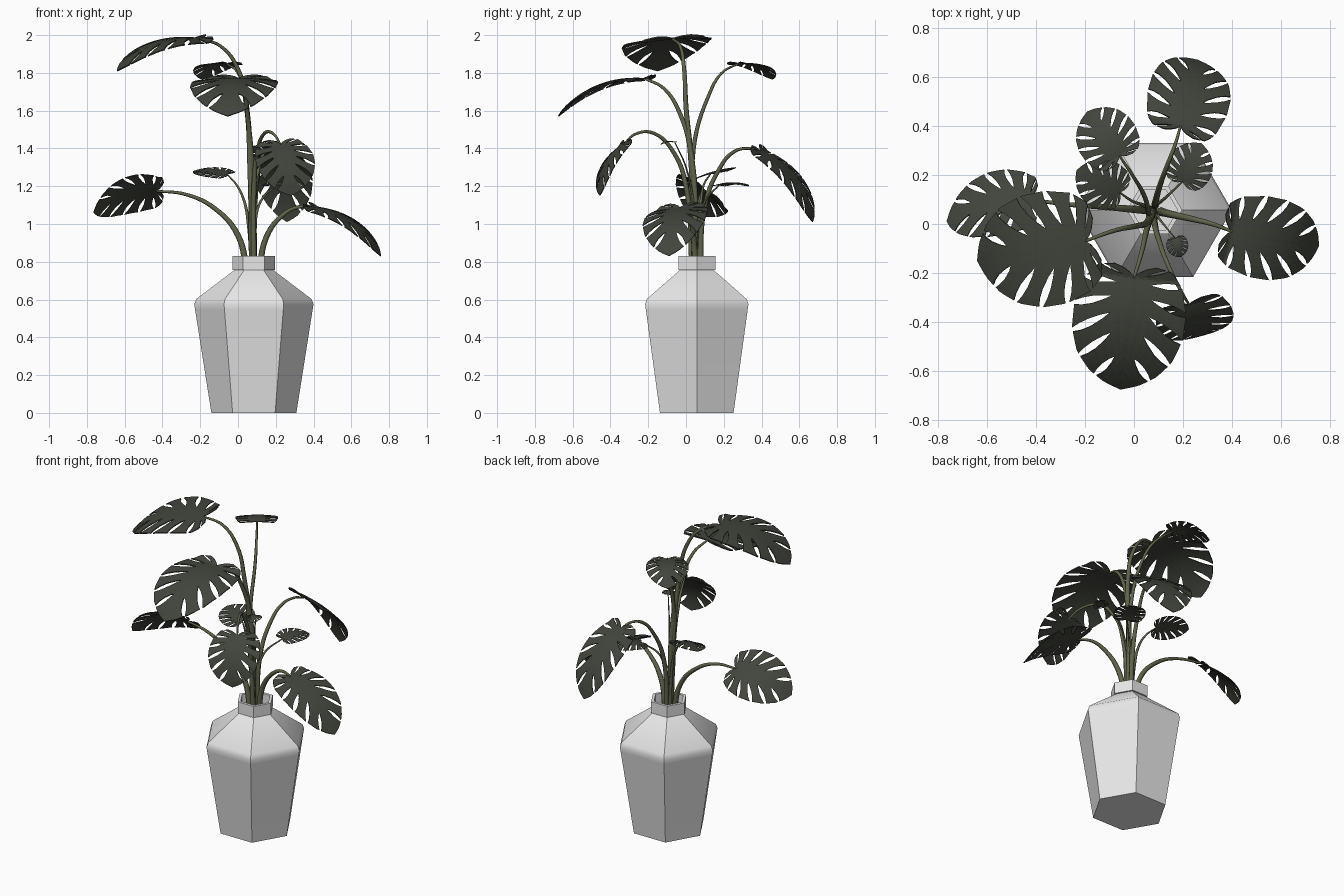
import bpy, bmesh, math
from mathutils import Vector

cube = bpy.data.objects.get("Cube")
if cube:
    bpy.data.objects.remove(cube, do_unlink=True)


def material(name, rgb, rough):
    mat = bpy.data.materials.new(name)
    mat.use_nodes = True
    mat.diffuse_color = (*rgb, 1)
    shader = mat.node_tree.nodes["Principled BSDF"]
    shader.inputs["Base Color"].default_value = (*rgb, 1)
    shader.inputs["Roughness"].default_value = rough
    return mat


STONE = material("pale grey ceramic", (0.8, 0.8, 0.8), 0.6)
LEAF = material("dark leaf green", (0.054, 0.06, 0.046), 0.5)
STEM = material("olive stem green", (0.115, 0.13, 0.07), 0.6)
CENTRE = Vector((0.084, 0.057, 0))


def make_object(name, bm, mat):
    mesh = bpy.data.meshes.new(name)
    bm.to_mesh(mesh)
    bm.free()
    mesh.materials.append(mat)
    obj = bpy.data.objects.new(name, mesh)
    bpy.context.collection.objects.link(obj)
    return obj


def activate(obj):
    bpy.ops.object.select_all(action="DESELECT")
    obj.select_set(True)
    bpy.context.view_layer.objects.active = obj


# Six-sided vase: one profile carried round, with softened shoulder and hollow neck
def make_vase():
    profile = [(0.225, 0), (0.311, 0.545), (0.316, 0.575), (0.305, 0.603), (0.102, 0.757),
               (0.113, 0.757), (0.113, 0.83), (0.094, 0.83), (0.094, 0.71)]
    bm = bmesh.new()
    rings = []
    for r, z in profile:
        angles = [math.tau * i / 6 for i in range(6)]
        rings.append([bm.verts.new(CENTRE + Vector((r * math.cos(a), r * math.sin(a), z)))
                      for a in angles])
    for low, high in zip(rings, rings[1:]):
        for i in range(6):
            j = (i + 1) % 6
            bm.faces.new((low[i], low[j], high[j], high[i]))
    bm.faces.new(reversed(rings[0]))
    bm.faces.new(rings[-1])
    vase = make_object("vase", bm, STONE)
    activate(vase)
    bpy.ops.object.shade_smooth_by_angle(angle=math.radians(36))


# Half leaf outline as (along, across), and where each rib leaves the midrib
OUTLINE = [(0, 0), (-0.07, 0.12), (-0.11, 0.38), (-0.08, 0.66), (0.05, 0.88), (0.25, 1),
           (0.46, 0.99), (0.67, 0.85), (0.83, 0.6), (0.94, 0.3), (1, 0)]
RIBS = [0, 0, 0, 0.02, 0.05, 0.1, 0.17, 0.28, 0.45, 0.7, 1]
SLITS = [0, 2.7, 3.9, 5, 6.1, 7.2, 8.4, 10]
ROWS = [(0, 0), (0.18, 0), (0.36, 0), (0.5, 0.12), (0.7, 0.19), (0.87, 0.16), (1, 0.08)]


def leaf_point(t, s):
    k = min(int(t), len(OUTLINE) - 2)
    f = t - k
    edge = Vector(OUTLINE[k]).lerp(Vector(OUTLINE[k + 1]), f)
    root = Vector((RIBS[k] * (1 - f) + RIBS[k + 1] * f, 0))
    return root.lerp(edge, s)


# Split leaf: fingers joined near the midrib, arched from stalk to tip
def make_leaf(name, base, tip, width, up, arch=0.13):
    base, tip = Vector(base), Vector(tip)
    length = (tip - base).length
    along = (tip - base).normalized()
    across = Vector(up).cross(along).normalized()
    normal = along.cross(across)

    def place(p, side):
        v = p.y * width / 2
        lift = arch * 4 * max(p.x * (1 - p.x), 0) * length - 0.15 * v * v / width
        return base + along * p.x * length + across * v * side + normal * lift

    bm = bmesh.new()
    cols = 4
    for side in (1, -1):
        for a, b in zip(SLITS, SLITS[1:]):
            grid = []
            for s, gap in ROWS:
                lo = a + (gap if a > 0 else 0)
                hi = b - (gap if b < SLITS[-1] else 0)
                grid.append([bm.verts.new(place(leaf_point(lo + (hi - lo) * c / cols, s), side))
                             for c in range(cols + 1)])
            for near, far in zip(grid, grid[1:]):
                for c in range(cols):
                    quad = (near[c], near[c + 1], far[c + 1], far[c])
                    bm.faces.new(quad if side > 0 else quad[::-1])
    bmesh.ops.remove_doubles(bm, verts=bm.verts, dist=0.0002)
    bmesh.ops.dissolve_degenerate(bm, edges=bm.edges, dist=0.0001)
    leaf = make_object(name, bm, LEAF)
    shell = leaf.modifiers.new("thickness", "SOLIDIFY")
    shell.thickness = 0.013 * width
    shell.offset = 0


# Tapered stalk along a smooth path
def make_stem(name, points, thick):
    curve = bpy.data.curves.new(name, "CURVE")
    curve.dimensions = "3D"
    curve.bevel_depth = thick
    curve.bevel_resolution = 2
    curve.resolution_u = 6
    curve.use_fill_caps = True
    spline = curve.splines.new("BEZIER")
    spline.bezier_points.add(len(points) - 1)
    for i, (bp, co) in enumerate(zip(spline.bezier_points, points)):
        bp.co = co
        bp.radius = 1 - 0.65 * i / (len(points) - 1)
    for bp in spline.bezier_points:
        bp.handle_left_type = bp.handle_right_type = "AUTO"
    curve.materials.append(STEM)
    obj = bpy.data.objects.new(name, curve)
    bpy.context.collection.objects.link(obj)
    activate(obj)
    bpy.ops.object.convert(target="MESH")
    bpy.ops.object.shade_smooth_by_angle(angle=math.radians(50))


# One stalk with its leaf; the last path point is where the leaf hangs
def frond(name, path, tip, width, up=(0, 0, 1), thick=0.018, arch=0.13):
    start = CENTRE.lerp(Vector(path[0]), 0.4)
    start.z = 0.72
    make_stem(name + "_stem", [start] + path, thick)
    make_leaf(name + "_leaf", path[-1], tip, width, up, arch)


make_vase()

# Large upper fronds
frond("top", [(0.065, 0.03, 1.3), (0.045, 0, 1.62), (0, -0.01, 1.82), (-0.09, -0.03, 1.94),
              (-0.2, -0.07, 1.98)], (-0.64, -0.15, 1.81), 0.47, (0, -0.07, 1))
frond("upper_front", [(0.07, 0.03, 1.35), (0.05, -0.03, 1.58), (0.03, -0.12, 1.72),
                      (0, -0.22, 1.77)], (-0.055, -0.675, 1.57), 0.46)

# Low side fronds
frond("low_left", [(0.15, 0.04, 0.93), (0.24, 0.02, 1.05), (0.32, 0, 1.09),
                   (0.4, -0.03, 1.085)], (0.755, -0.09, 0.83), 0.34, (0, -0.08, 1))
frond("low_right", [(0, 0.06, 0.94), (-0.12, 0.07, 1.08), (-0.27, 0.08, 1.155),
                    (-0.43, 0.1, 1.175)], (-0.765, 0.01, 1.06), 0.33, (0, 0.6, 0.8))

# Hanging fronds at front and back
frond("hanging_front", [(0.085, 0, 1.2), (0.1, -0.06, 1.37), (0.14, -0.17, 1.48),
                        (0.19, -0.27, 1.475), (0.225, -0.33, 1.42)],
      (0.28, -0.455, 1.15), 0.32, (0.25, -1, 0.4), 0.015)
frond("hanging_back", [(0.09, 0.1, 1.1), (0.11, 0.17, 1.28), (0.14, 0.25, 1.38),
                       (0.17, 0.33, 1.4), (0.19, 0.4, 1.38)],
      (0.26, 0.67, 1.01), 0.34, (0.3, 0.8, 0.6), 0.015)

# Small young fronds
frond("upper_back", [(0.06, 0.04, 1.4), (0.04, 0.12, 1.68), (0, 0.19, 1.8),
                     (-0.06, 0.28, 1.85)], (-0.19, 0.46, 1.765), 0.25, thick=0.014)
frond("young_right", [(0.055, 0.07, 1), (0.03, 0.08, 1.13), (-0.01, 0.095, 1.21),
                      (-0.06, 0.13, 1.265)], (-0.235, 0.22, 1.28), 0.21, (0, -0.25, 1),
      0.011, 0.06)
frond("young_back", [(0.09, 0.08, 1), (0.12, 0.1, 1.12), (0.2, 0.175, 1.205)],
      (0.275, 0.33, 1.2), 0.19, thick=0.011, arch=0.1)
frond("smallest", [(0.09, 0.04, 1.1), (0.12, 0, 1.3), (0.17, -0.06, 1.435)],
      (0.19, -0.135, 1.42), 0.09, thick=0.008)
